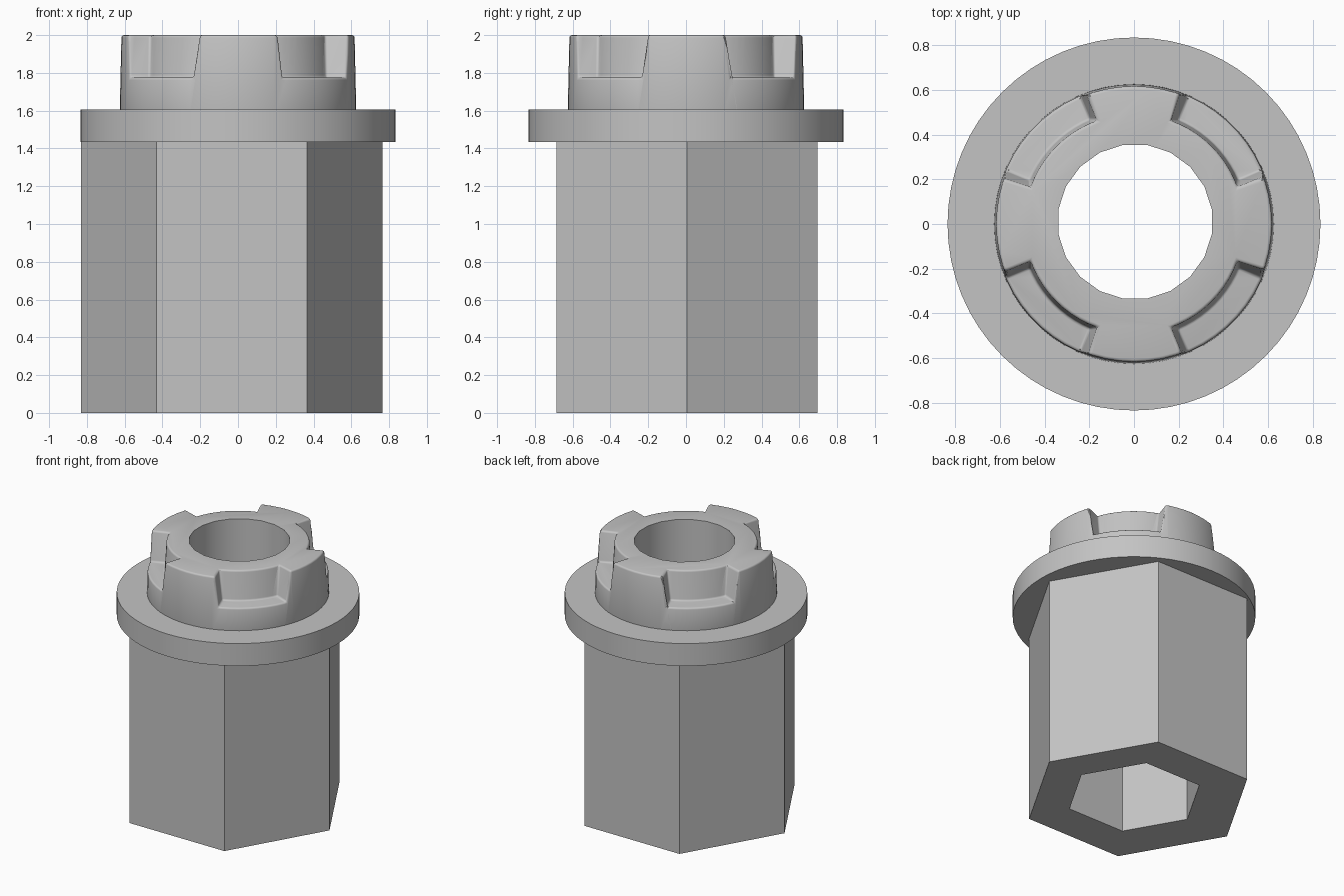
import bpy
import bmesh
from math import cos, sin, pi, radians

cube = bpy.data.objects.get("Cube")
if cube:
    bpy.data.objects.remove(cube, do_unlink=True)

grey = bpy.data.materials.new("plain_grey")
grey.use_nodes = True
grey.diffuse_color = (0.55, 0.55, 0.55, 1)
grey.node_tree.nodes["Principled BSDF"].inputs["Base Color"].default_value = (0.55, 0.55, 0.55, 1)

BORE_CENTRE = (0.005, 0.01)


def add_object(name, bm):
    bmesh.ops.recalc_face_normals(bm, faces=bm.faces)
    mesh = bpy.data.meshes.new(name)
    bm.to_mesh(mesh)
    bm.free()
    mesh.materials.append(grey)
    obj = bpy.data.objects.new(name, mesh)
    bpy.context.collection.objects.link(obj)
    return obj


def prism(name, sides, r_low, r_high, z0, z1, centre=(0, 0), turn=0.0):
    """Upright prism or tapered drum with a corner at the given turn from +x."""
    bm = bmesh.new()
    rings = []
    for r, z in ((r_low, z0), (r_high, z1)):
        angles = [turn + 2 * pi * i / sides for i in range(sides)]
        rings.append([bm.verts.new((centre[0] + r * cos(a), centre[1] + r * sin(a), z)) for a in angles])
    low, high = rings
    bm.faces.new(low)
    bm.faces.new(high)
    for i in range(sides):
        j = (i + 1) % sides
        bm.faces.new((low[i], low[j], high[j], high[i]))
    return add_object(name, bm)


def notch_cutter(name, turn, steps=10):
    """Tapered ring sector that opens outwards and upwards."""
    bm = bmesh.new()
    loops = []
    for z, r_in, margin in ((1.775, 0.505, 22.5), (2.1, 0.485, 18.2)):
        angles = [turn + radians(margin + (90 - 2 * margin) * i / steps) for i in range(steps + 1)]
        points = [(r_in, a) for a in angles] + [(0.8, a) for a in reversed(angles)]
        loops.append([bm.verts.new((r * cos(a), r * sin(a), z)) for r, a in points])
    low, high = loops
    bm.faces.new(low)
    bm.faces.new(high)
    for i in range(len(low)):
        j = (i + 1) % len(low)
        bm.faces.new((low[i], low[j], high[j], high[i]))
    return add_object(name, bm)


def cut(obj, cutter):
    mod = obj.modifiers.new("cut", 'BOOLEAN')
    mod.operation = 'DIFFERENCE'
    mod.solver = 'EXACT'
    mod.object = cutter
    cutter.hide_render = True


def bake(obj):
    """Apply the modifiers, then smooth the shallow angles."""
    graph = bpy.context.evaluated_depsgraph_get()
    mesh = bpy.data.meshes.new_from_object(obj.evaluated_get(graph))
    obj.modifiers.clear()
    obj.data = mesh
    bpy.ops.object.select_all(action='DESELECT')
    obj.select_set(True)
    bpy.context.view_layer.objects.active = obj
    bpy.ops.object.shade_smooth_by_angle(angle=radians(35))


# Cutters: round bore, hexagonal socket and four notches
bore = prism("bore_cutter", 20, 0.348, 0.348, 1.2, 2.2, BORE_CENTRE, pi / 20)
socket = prism("socket_cutter", 6, 0.475, 0.475, -0.2, 1.6, BORE_CENTRE)
notches = [notch_cutter("notch_cutter", k * pi / 2) for k in range(4)]

# Hexagonal shank with its socket
shank = prism("hex_shank", 6, 0.798, 0.798, 0, 1.435, (-0.033, 0.005))
cut(shank, socket)

# Round flange
flange = prism("flange", 64, 0.835, 0.835, 1.435, 1.605)
cut(flange, bore)

# Notched crown with softened edges and a sharp bore
crown = prism("notched_crown", 60, 0.627, 0.617, 1.56, 2.0)
for notch in notches:
    cut(crown, notch)
bevel = crown.modifiers.new("soft_edges", 'BEVEL')
bevel.width = 0.013
bevel.segments = 3
bevel.limit_method = 'ANGLE'
bevel.angle_limit = radians(40)
bevel.use_clamp_overlap = False
cut(crown, bore)

for part in (shank, flange, crown):
    bake(part)
for cutter in [bore, socket] + notches:
    bpy.data.objects.remove(cutter, do_unlink=True)
